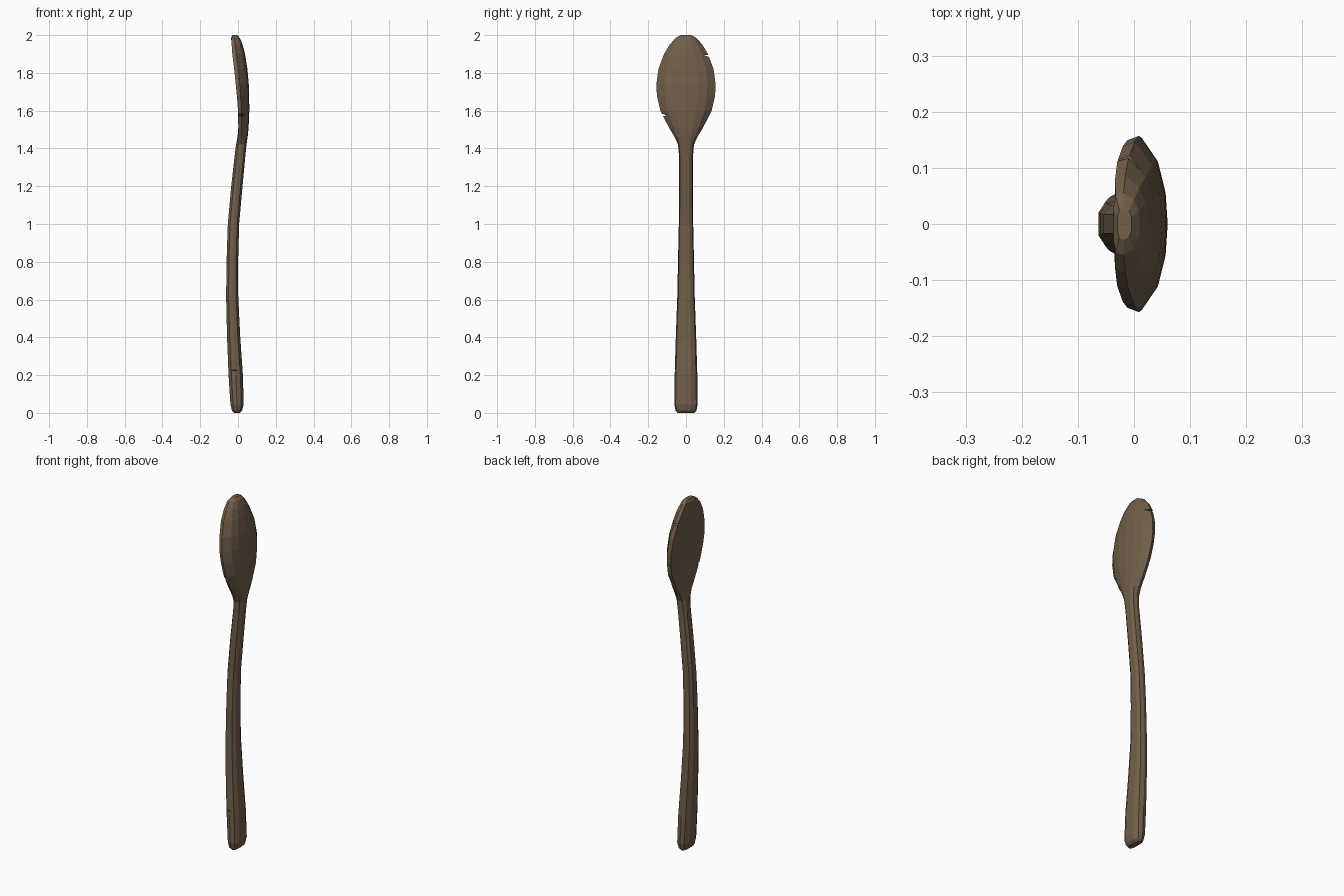
import bpy, bmesh
from mathutils import Vector

if "Cube" in bpy.data.objects:
    bpy.data.objects.remove(bpy.data.objects["Cube"])

wood = bpy.data.materials.new("dark brown wood")
wood.use_nodes = True
wood.diffuse_color = (0.165, 0.113, 0.068, 1)
wood.node_tree.nodes["Principled BSDF"].inputs["Base Color"].default_value = wood.diffuse_color

# Half sections as (across, depth): rounded handle and flat-faced bowl
HANDLE = [(0, 0), (.45, 0), (.88, .2), (1, .5), (.88, .82), (.45, 1), (0, 1)]
BOWL = [(0, .07), (.5, .05), (.95, 0), (1, .3), (.72, .75), (.4, .94), (0, 1)]

# Stations up the spoon: height, face x, back x, half width, bowl blend
STATIONS = [
    (0, -.02, .01, .045, 0), (.012, -.032, .022, .055, 0), (.045, -.04, .03, .062, 0),
    (.2, -.05, .026, .06, 0), (.4, -.058, .012, .054, 0), (.62, -.063, .001, .046, 0),
    (.82, -.06, .001, .042, 0), (1, -.054, .006, .038, 0), (1.2, -.036, .024, .037, 0),
    (1.36, -.018, .039, .037, 0), (1.42, -.011, .045, .042, .15), (1.46, -.004, .051, .06, .5),
    (1.51, 0, .056, .09, .85), (1.6, 0, .06, .136, 1), (1.68, -.006, .059, .154, 1),
    (1.74, -.012, .057, .157, 1), (1.82, -.02, .05, .146, 1), (1.9, -.03, .037, .116, 1),
    (1.95, -.036, .024, .086, .8), (1.985, -.038, .01, .055, .5), (2, -.03, -.004, .028, .2),
]


def make_object(name, bm):
    bmesh.ops.recalc_face_normals(bm, faces=bm.faces)
    mesh = bpy.data.meshes.new(name)
    bm.to_mesh(mesh)
    bm.free()
    mesh.materials.append(wood)
    obj = bpy.data.objects.new(name, mesh)
    bpy.context.collection.objects.link(obj)
    return obj


def section(bm, z, face, back, half, blend):
    pts = [Vector(h).lerp(Vector(b), blend) for h, b in zip(HANDLE, BOWL)]
    loop = [(p.x, p.y) for p in pts] + [(-p.x, p.y) for p in pts[-2:0:-1]]
    return [bm.verts.new((face + (back - face) * v, half * u, z)) for u, v in loop]


# Spoon body lofted through the stations
bm = bmesh.new()
rings = [section(bm, *s) for s in STATIONS]
for low, high in zip(rings, rings[1:]):
    for i in range(len(low)):
        j = (i + 1) % len(low)
        bm.faces.new((low[i], low[j], high[j], high[i]))
bm.faces.new(rings[0])
bm.faces.new(rings[-1])
spoon = make_object("wooden_spoon", bm)


# Wedge chips, each a triangle in a plane swept through the wood
def chip(triangle, sweep):
    bm = bmesh.new()
    near = [bm.verts.new(p) for p in triangle]
    far = [bm.verts.new(Vector(p) + Vector(sweep)) for p in triangle]
    bm.faces.new(near)
    bm.faces.new(far)
    for i in range(3):
        j = (i + 1) % 3
        bm.faces.new((near[i], near[j], far[j], far[i]))
    cutter = make_object("chip_cutter", bm)
    cutter.hide_render = True
    mod = spoon.modifiers.new("chip", "BOOLEAN")
    mod.operation, mod.solver, mod.object = "DIFFERENCE", "EXACT", cutter
    bpy.context.view_layer.objects.active = spoon
    bpy.ops.object.modifier_apply(modifier=mod.name)
    bpy.data.objects.remove(cutter)


chip([(-.1, -.16, 1.595), (-.1, -.16, 1.565), (-.1, -.1, 1.575)], (.2, 0, 0))
chip([(-.1, .15, 1.9), (-.1, .15, 1.875), (-.1, .095, 1.893)], (.2, 0, 0))
chip([(-.08, -.075, .232), (-.08, -.075, .22), (-.08, -.045, .225)], (.075, 0, 0))
